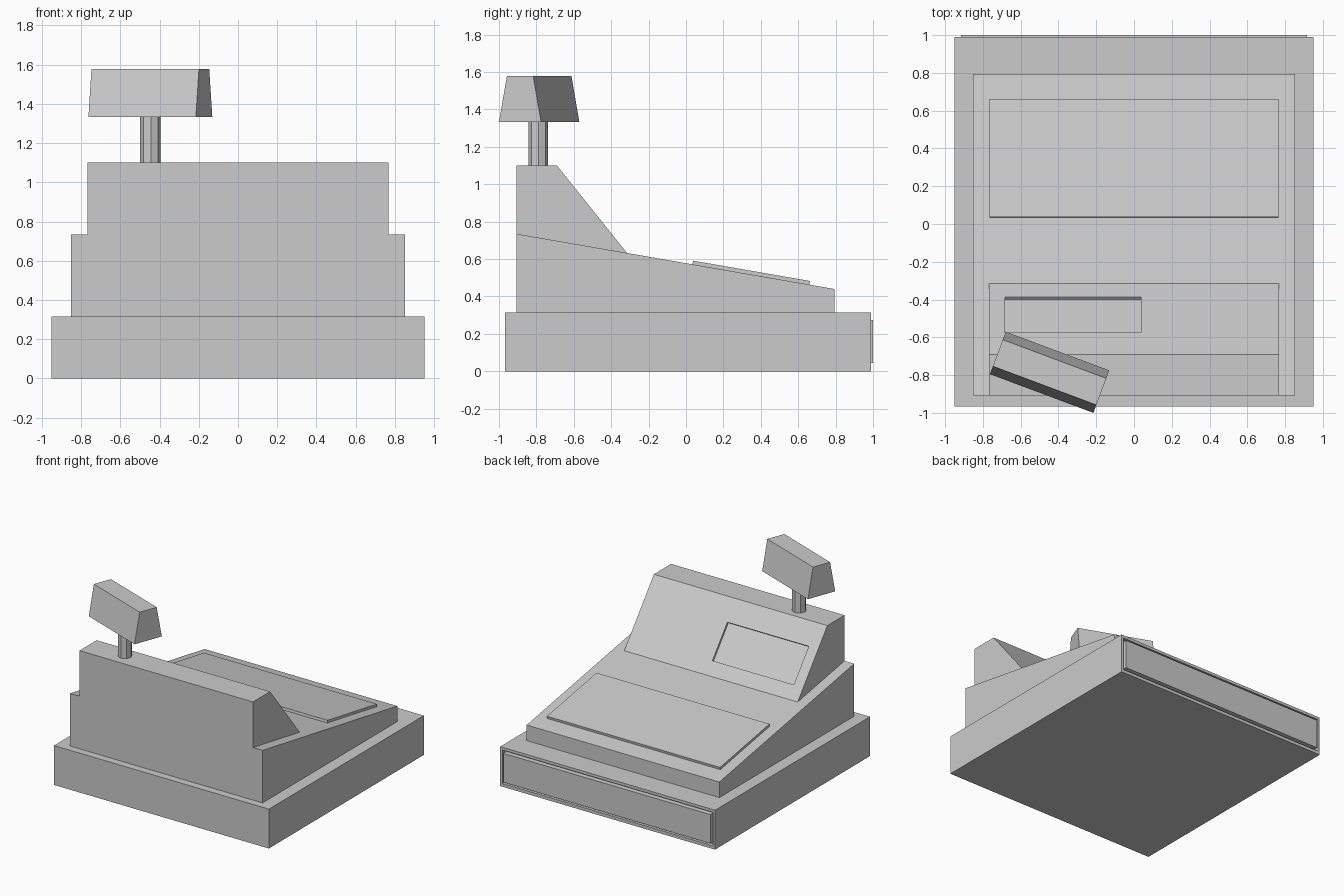
import bpy, bmesh, math
from mathutils import Matrix

if "Cube" in bpy.data.objects:
    bpy.data.objects.remove(bpy.data.objects["Cube"])


def prism(name, profile, half_x, loc=(0, 0, 0), rot_z=0):
    """Extrude a (y, z) profile symmetrically along x."""
    bm = bmesh.new()
    face = bm.faces.new([bm.verts.new((-half_x, y, z)) for y, z in profile])
    out = bmesh.ops.extrude_face_region(bm, geom=[face])
    verts = [v for v in out["geom"] if isinstance(v, bmesh.types.BMVert)]
    bmesh.ops.translate(bm, verts=verts, vec=(2 * half_x, 0, 0))
    return finish(name, bm, loc, rot_z)


def finish(name, bm, loc=(0, 0, 0), rot_z=0):
    bmesh.ops.recalc_face_normals(bm, faces=bm.faces)
    mesh = bpy.data.meshes.new(name)
    bm.to_mesh(mesh)
    bm.free()
    ob = bpy.data.objects.new(name, mesh)
    bpy.context.collection.objects.link(ob)
    ob.location = loc
    ob.rotation_euler.z = rot_z
    return ob


def box(name, size, loc, rot_x=0):
    bm = bmesh.new()
    bmesh.ops.create_cube(bm, size=1, matrix=Matrix.Diagonal((*size, 1)))
    ob = finish(name, bm, loc)
    ob.rotation_euler.x = rot_x
    return ob


def cut(target, cutter):
    mod = target.modifiers.new("recess", "BOOLEAN")
    mod.operation = "DIFFERENCE"
    mod.solver = "EXACT"
    mod.object = cutter
    cutter.hide_render = True
    cutter.hide_viewport = True


def deck_z(y):
    """Height of the sloping top of the body."""
    return 0.735 - 0.1735 * (y + 0.907)


BACK = -0.907

# Base with the recess for the cash drawer
base = prism("base", [(-0.967, 0), (0.99, 0), (0.99, 0.315), (-0.967, 0.315)], 0.95)
cut(base, box("drawer_cutter", (1.862, 0.06, 0.268), (0, 0.99, 0.159)))
box("cash_drawer", (1.83, 0.06, 0.231), (0, 0.97, 0.159))

# Body with sloping deck
prism("body", [(BACK, 0.315), (0.795, 0.315), (0.795, deck_z(0.795)),
               (BACK, deck_z(BACK))], 0.852)

# Upper housing with slanted screen face
top, foot = (-0.69, 1.1), (-0.315, deck_z(-0.315))
housing = prism("housing", [(BACK, deck_z(BACK)), foot, top, (BACK, 1.1)], 0.767)

# Recessed screen
slant = math.atan2(top[1] - foot[1], foot[0] - top[0])
y0, y1 = -0.575, -0.386
ym = (y0 + y1) / 2
zm = top[1] - (ym - top[0]) * math.tan(slant)
cut(housing, box("screen_cutter", (0.72, (y1 - y0) / math.cos(slant), 0.034),
                 (-0.323, ym, zm), -slant))

# Raised keyboard panel
tilt = math.atan(0.1735)
box("keyboard_panel", (1.53, 0.625 / math.cos(tilt), 0.04),
    (0, 0.347, deck_z(0.347)), -tilt)

# Customer display on an octagonal pole
bm = bmesh.new()
bmesh.ops.create_cone(bm, cap_ends=True, segments=8, radius1=0.053,
                      radius2=0.053, depth=0.24)
finish("display_pole", bm, (-0.447, -0.79, 1.216), math.radians(2.5))
prism("customer_display", [(-0.12, 1.333), (0.12, 1.333), (0.075, 1.578), (-0.075, 1.578)],
      0.2925, (-0.447, -0.785, 0), math.radians(-20.5))
